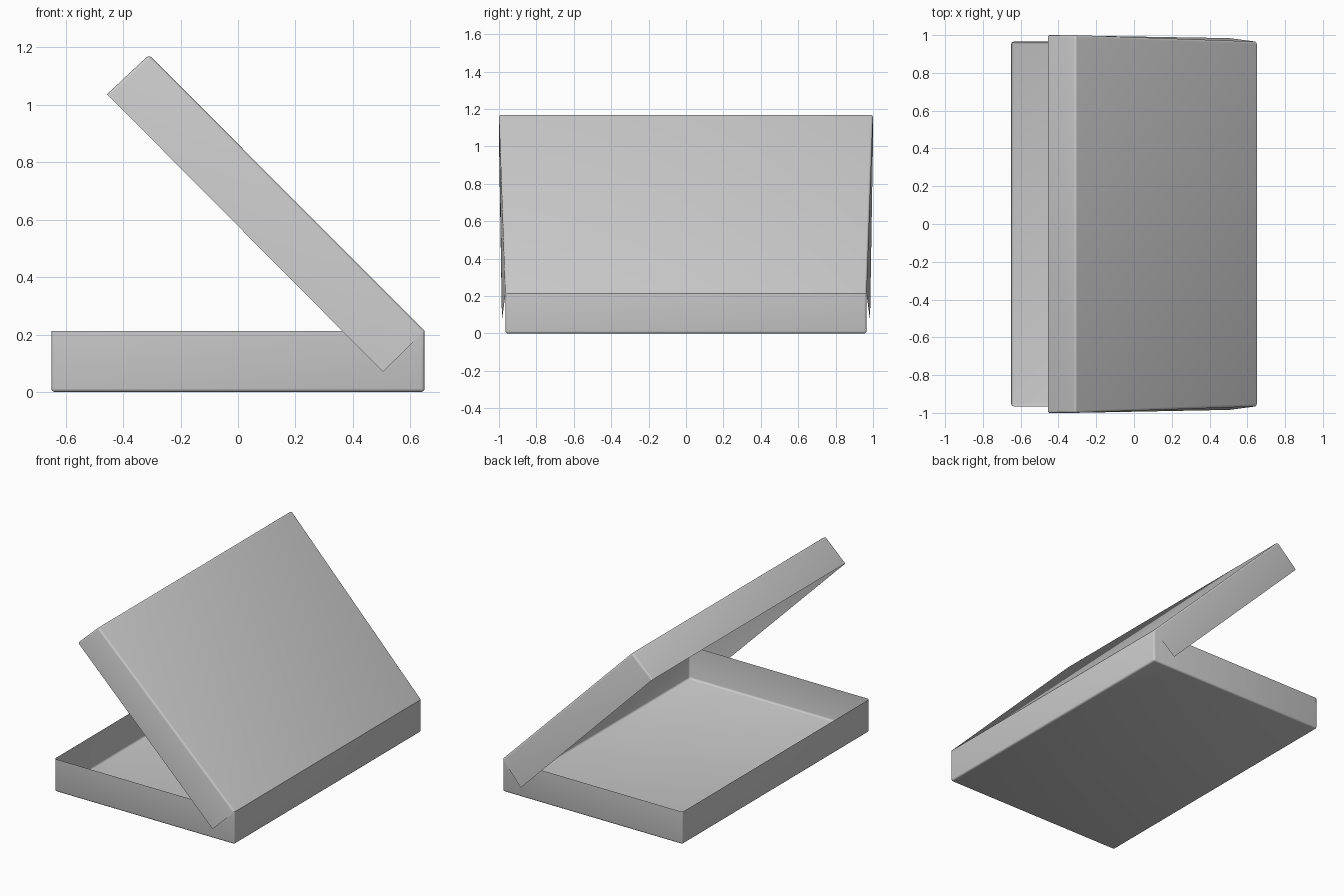
import bpy, bmesh

if "Cube" in bpy.data.objects:
    bpy.data.objects.remove(bpy.data.objects["Cube"])

CORNERS = [(0, 1), (1, 2), (2, 3), (3, 0)]


def open_shell(name, closed, rim, walls, bevel):
    """Sheet tray: a closed panel plus walls joining it to a matching rim."""
    bm = bmesh.new()
    a = [bm.verts.new(p) for p in closed]
    b = [bm.verts.new(p) for p in rim]
    bm.faces.new(a)
    for i, j in walls:
        bm.faces.new((a[j], a[i], b[i], b[j]))
    bm.normal_update()
    # round the folded edges only, the open rim stays crisp
    folds = [e for e in bm.edges if len(e.link_faces) == 2]
    bmesh.ops.bevel(bm, geom=folds, offset=bevel, segments=3, profile=0.5,
                    affect='EDGES', clamp_overlap=True)
    me = bpy.data.meshes.new(name)
    bm.to_mesh(me)
    bm.free()
    ob = bpy.data.objects.new(name, me)
    bpy.context.collection.objects.link(ob)
    bpy.context.view_layer.objects.active = ob
    ob.select_set(True)
    bpy.ops.object.shade_smooth_by_angle()
    ob.select_set(False)
    return ob


def ring(x0, z0, y0, x1, z1, y1):
    """Rectangle symmetric in y, from one x/z edge to another."""
    return [(x0, -y0, z0), (x0, y0, z0), (x1, y1, z1), (x1, -y1, z1)]


# bottom tray: floor and four walls
open_shell("box_base",
           ring(-0.65, 0.0, 0.965, 0.65, 0.0, 0.965),
           ring(-0.65, 0.213, 0.965, 0.65, 0.213, 0.965),
           CORNERS, 0.012)

# raised lid: tilted panel with front and side skirts, flaring to the free end
open_shell("box_lid",
           ring(0.65, 0.213, 0.965, -0.31, 1.174, 1.0)[::-1],
           ring(0.505, 0.07, 0.984, -0.456, 1.037, 1.0)[::-1],
           [(0, 1), (1, 2), (3, 0)], 0.012)
